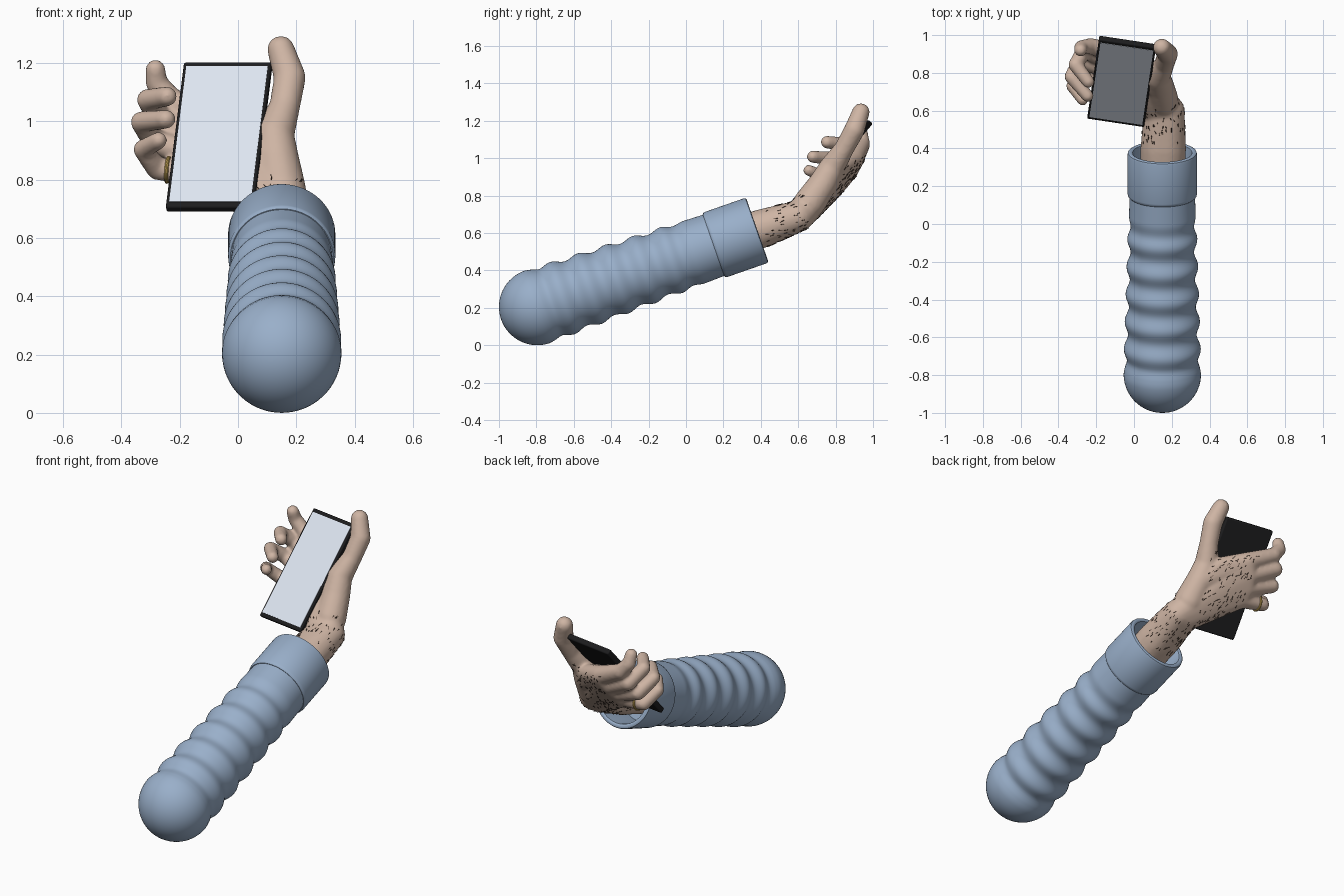
import bpy, bmesh, math, random
from mathutils import Vector, Matrix

if "Cube" in bpy.data.objects:
    bpy.data.objects.remove(bpy.data.objects["Cube"])

random.seed(4)

def mat(name, col):
    m = bpy.data.materials.new(name)
    m.diffuse_color = (*col, 1)
    m.use_nodes = True
    m.node_tree.nodes["Principled BSDF"].inputs["Base Color"].default_value = m.diffuse_color
    return m

SKIN = mat("skin", (0.62, 0.46, 0.37))
CLOTH = mat("cloth", (0.32, 0.43, 0.59))
BLACK = mat("black", (0.012, 0.012, 0.013))
GLASS = mat("screen_glass", (0.74, 0.80, 0.90))
GOLD = mat("gold", (0.60, 0.40, 0.10))
HAIR = mat("hair", (0.05, 0.03, 0.02))

def obj_from_bm(name, bm, material, smooth=True):
    me = bpy.data.meshes.new(name)
    bm.to_mesh(me)
    bm.free()
    for p in me.polygons:
        p.use_smooth = smooth
    ob = bpy.data.objects.new(name, me)
    bpy.context.collection.objects.link(ob)
    me.materials.append(material)
    return ob

def shade_by_angle(ob, deg=35):
    bpy.ops.object.select_all(action='DESELECT')
    ob.select_set(True)
    bpy.context.view_layer.objects.active = ob
    bpy.ops.object.shade_smooth_by_angle(angle=math.radians(deg))

def lathe(name, profile, origin, axis, material, n=64):
    """Revolve (radius, height) points around an axis."""
    bm = bmesh.new()
    vs = [bm.verts.new((r, 0, h)) for r, h in profile]
    es = [bm.edges.new(p) for p in zip(vs, vs[1:])]
    bmesh.ops.spin(bm, geom=vs + es, cent=(0, 0, 0), axis=(0, 0, 1),
                   angle=math.tau, steps=n, use_duplicate=False)
    bmesh.ops.remove_doubles(bm, verts=bm.verts, dist=1e-4)
    bmesh.ops.recalc_face_normals(bm, faces=bm.faces)
    ob = obj_from_bm(name, bm, material)
    ob.matrix_world = Matrix.Translation(origin) @ axis.to_track_quat('Z', 'Y').to_matrix().to_4x4()
    shade_by_angle(ob)
    return ob

# Sleeve: round elbow, soft folds, then a plain stretch into the cuff
elbow = Vector((0.15, -0.795, 0.205))
arm_dir = Vector((0, 1.175, 0.41)).normalized()
profile = [(0.205 * math.sin(a), -0.205 * math.cos(a))
           for a in [math.pi / 2 * i / 16 for i in range(17)]]
for i in range(1, 81):
    s = 1.03 * i / 80
    fade = min(1, s / 0.08) * max(0, min(1, (0.90 - s) / 0.1))
    fold = 0.010 * fade * math.cos(math.tau * (s - 0.143) / 0.154)
    profile.append((0.203 - 0.030 * s + fold - 0.005 * fade, s))
lathe("sleeve", profile, elbow, arm_dir, CLOTH)

# Cuff: open band with rounded lip and an inner wall
lathe("cuff", [(0.160, 1.0), (0.176, 0.998), (0.182, 1.004), (0.184, 1.015), (0.184, 1.232),
               (0.181, 1.242), (0.174, 1.246), (0.163, 1.246), (0.157, 1.242), (0.155, 1.23),
               (0.152, 1.03), (0.0, 1.02)], elbow, arm_dir, CLOTH)

# Phone frame of reference: R across, U up the screen, N out of the screen
R = Vector((0.989, -0.148, 0)).normalized()
U = Vector((0.096, 0.643, 0.76)).normalized()
N = R.cross(U).normalized()
C = Vector((-0.065, 0.755, 0.946))
FRAME = Matrix.Translation(C) @ Matrix((R, U, N)).transposed().to_4x4()

def slab(name, size, offset, bevel, material):
    bm = bmesh.new()
    bmesh.ops.create_cube(bm, size=1)
    bmesh.ops.scale(bm, vec=size, verts=bm.verts)
    ob = obj_from_bm(name, bm, material)
    ob.matrix_world = FRAME @ Matrix.Translation(offset)
    if bevel:
        b = ob.modifiers.new("bevel", 'BEVEL')
        b.width, b.segments = bevel, 3
    shade_by_angle(ob)

slab("phone_body", (0.305, 0.655, 0.032), (0, 0, 0), 0.008, BLACK)
slab("phone_screen", (0.283, 0.612, 0.003), (0, 0, 0.0162), 0, GLASS)

# Hand: hulls around spheres, fused by a remesh
hand_bm = bmesh.new()

def hull(*balls):
    tmp = bmesh.new()
    for p, r in balls:
        bmesh.ops.create_icosphere(tmp, subdivisions=3, radius=r, matrix=Matrix.Translation(p))
    out = bmesh.ops.convex_hull(tmp, input=tmp.verts)
    faces = [[v.co.copy() for v in f.verts] for f in out["geom"] if isinstance(f, bmesh.types.BMFace)]
    tmp.free()
    cache = {}
    for f in faces:
        vs = []
        for co in f:
            k = co.to_tuple(6)
            if k not in cache:
                cache[k] = hand_bm.verts.new(co)
            vs.append(cache[k])
        hand_bm.faces.new(vs)

def chain(balls):
    for a, b in zip(balls, balls[1:]):
        hull(a, b)

def P(r, u, n):
    return FRAME @ Vector((r, u, n))

# Forearm: slightly wider across than deep
def pair(x, y, z, r, w):
    return [(Vector((x - w, y, z)), r), (Vector((x + w, y, z)), r)]

arm = [pair(0.152, 0.22, 0.56, 0.105, 0.012), pair(0.155, 0.40, 0.622, 0.103, 0.018),
       pair(0.16, 0.60, 0.69, 0.083, 0.025)]
for a, b in zip(arm, arm[1:]):
    hull(*a, *b)
wrist = arm[-1]

# Fingers: knuckle, middle joint, end joint and tip in phone coordinates
fingers = [
    [(-0.03, 0.125, -0.075), (-0.19, 0.20, -0.040), (-0.238, 0.235, 0.008), (-0.24, 0.262, 0.052)],
    [(-0.06, 0.055, -0.085), (-0.220, 0.130, -0.062), (-0.255, 0.130, 0.045), (-0.175, 0.088, 0.112)],
    [(-0.075, -0.015, -0.088), (-0.235, 0.035, -0.065), (-0.268, 0.030, 0.045), (-0.168, -0.020, 0.118)],
    [(-0.075, -0.085, -0.085), (-0.215, -0.080, -0.075), (-0.255, -0.072, 0.020), (-0.190, -0.092, 0.090)],
]
radii = [(0.055, 0.043, 0.038, 0.034), (0.056, 0.043, 0.038, 0.034),
         (0.053, 0.041, 0.037, 0.033), (0.049, 0.038, 0.034, 0.030)]
balls = [[(P(*p), r) for p, r in zip(f, rs)] for f, rs in zip(fingers, radii)]
for f in balls:
    chain(f)

# Palm: one wedge from the wrist to each neighbouring knuckle pair
for a, b in zip(balls, balls[1:]):
    hull(*wrist, a[0], b[0])

# Thumb and its muscle pad
thumb = [(Vector(p), r) for p, r in [((0.15, 0.66, 0.76), 0.085), ((0.135, 0.73, 0.86), 0.077),
         ((0.125, 0.78, 0.95), 0.068), ((0.160, 0.845, 1.05), 0.053),
         ((0.178, 0.900, 1.15), 0.055), ((0.147, 0.935, 1.247), 0.047)]]
chain(thumb)
hull(thumb[1], (P(0.13, 0.06, -0.075), 0.045), balls[0][0])

hand = obj_from_bm("hand", hand_bm, SKIN)
rm = hand.modifiers.new("fuse", 'REMESH')
rm.mode, rm.voxel_size, rm.use_smooth_shade = 'VOXEL', 0.009, True
sm = hand.modifiers.new("soften", 'SMOOTH')
sm.factor, sm.iterations = 0.5, 8

# Ring on the little finger
a, b = balls[3][0][0], balls[3][1][0]
axis = (b - a).normalized()
bpy.ops.mesh.primitive_torus_add(major_radius=0.041, minor_radius=0.007,
                                 major_segments=40, minor_segments=10)
ring = bpy.context.object
ring.name = "finger_ring"
ring.matrix_world = Matrix.Translation(a.lerp(b, 0.74)) @ axis.to_track_quat('Z', 'Y').to_matrix().to_4x4()
ring.data.materials.append(GOLD)
shade_by_angle(ring)

# Short hairs lying on the forearm and the back of the hand
deps = bpy.context.evaluated_depsgraph_get()
skin = hand.evaluated_get(deps).to_mesh()
spots = []
for p in skin.polygons:
    c, n = p.center, p.normal
    q = FRAME.inverted() @ c
    on_arm = 0.42 < c.y < 0.64 and c.z < 0.80
    on_back = n.dot(N) < -0.6 and -0.06 < q.x < 0.2 and q.z < -0.08
    if on_arm or on_back:
        spots.append((c.copy(), n.copy()))
cu = bpy.data.curves.new("arm_hair", 'CURVE')
cu.dimensions = '3D'
cu.bevel_depth, cu.bevel_resolution = 0.0016, 0
for c, n in random.sample(spots, min(260, len(spots))):
    d = Vector((random.uniform(-0.7, 0.3), 1, random.uniform(0, 0.6)))
    d = (d - n * d.dot(n)).normalized() * random.uniform(0.012, 0.024)
    sp = cu.splines.new('POLY')
    sp.points.add(1)
    sp.points[0].co = (*(c + n * 0.0005), 1)
    sp.points[1].co = (*(c + d + n * 0.002), 1)
hair = bpy.data.objects.new("arm_hair", cu)
bpy.context.collection.objects.link(hair)
cu.materials.append(HAIR)
